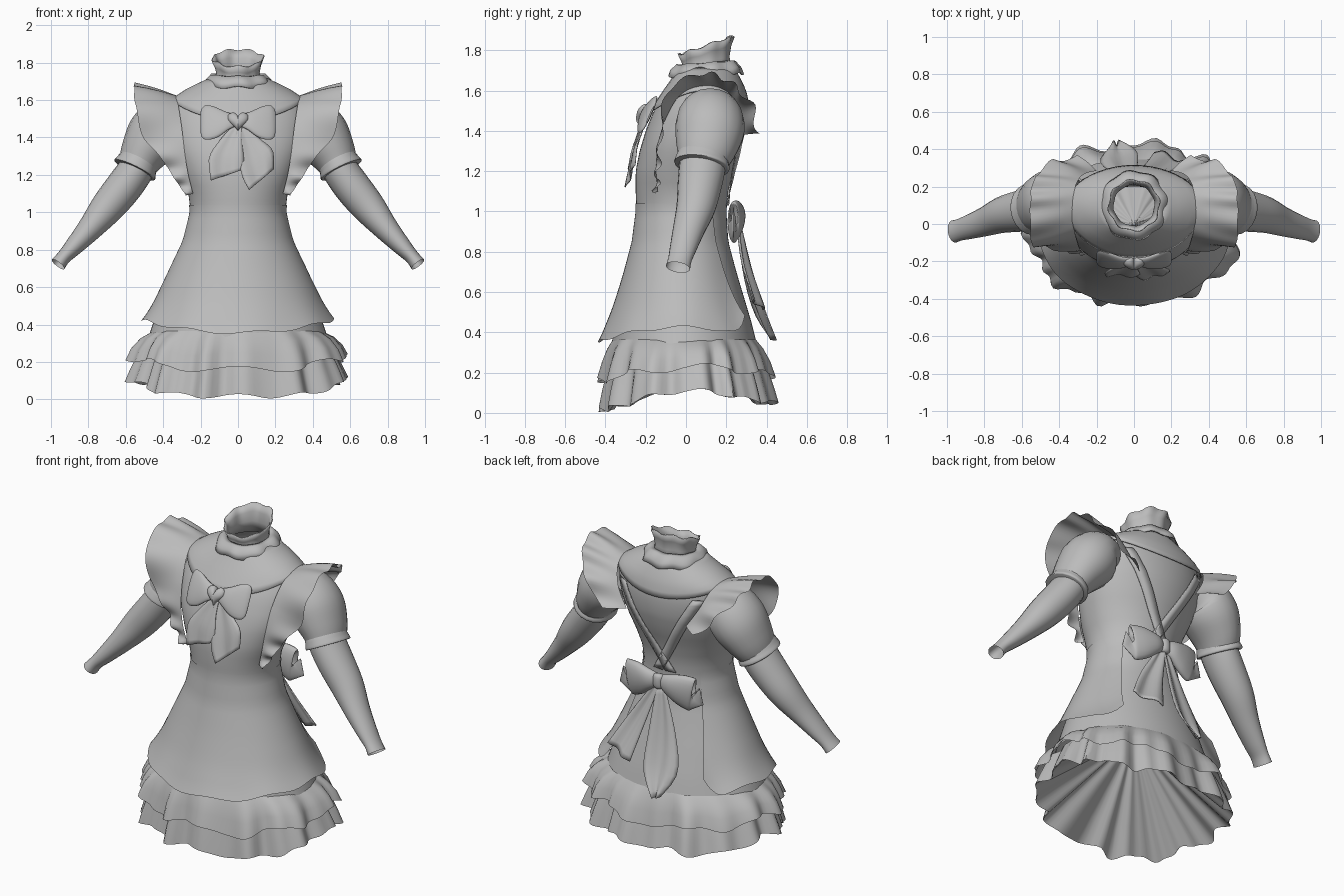
import bpy, math
from mathutils import Vector as V

if "Cube" in bpy.data.objects:
    bpy.data.objects.remove(bpy.data.objects["Cube"])

cloth = bpy.data.materials.new("grey_cloth")
cloth.diffuse_color = (0.5, 0.5, 0.5, 1)
cloth.use_nodes = True
cloth.node_tree.nodes["Principled BSDF"].inputs["Base Color"].default_value = cloth.diffuse_color


def grid(name, rows, closed=False, mirror=False, thick=0, angle=60):
    """Surface through rows of points, optionally closed round each row."""
    n = len(rows[0])
    verts = [tuple(p) for r in rows for p in r]
    faces = []
    for j in range(len(rows) - 1):
        for i in range(n if closed else n - 1):
            k = (i + 1) % n
            faces.append((j * n + i, j * n + k, (j + 1) * n + k, (j + 1) * n + i))
    me = bpy.data.meshes.new(name)
    me.from_pydata(verts, [], faces)
    me.materials.append(cloth)
    ob = bpy.data.objects.new(name, me)
    bpy.context.collection.objects.link(ob)
    if thick:
        m = ob.modifiers.new("thickness", 'SOLIDIFY')
        m.thickness = thick
        m.offset = 0
    if mirror:
        m = ob.modifiers.new("mirror", 'MIRROR')
        m.use_mirror_merge = False
    bpy.ops.object.select_all(action='DESELECT')
    ob.select_set(True)
    bpy.context.view_layer.objects.active = ob
    bpy.ops.object.shade_smooth_by_angle(angle=math.radians(angle))
    return ob


def spline(pts, t):
    """Catmull-Rom point at t in 0..1."""
    f = t * (len(pts) - 1)
    i = min(int(f), len(pts) - 2)
    f -= i
    p = [V(pts[max(0, min(len(pts) - 1, i + k))]) for k in (-1, 0, 1, 2)]
    return 0.5 * (2 * p[1] + (p[2] - p[0]) * f + (2 * p[0] - 5 * p[1] + 4 * p[2] - p[3]) * f * f
                  + (3 * p[1] - p[0] - 3 * p[2] + p[3]) * f ** 3)


def tube(name, pts, n=20, mirror=True, steps=4, lean=0):
    """Loft through (x, y, z, in-plane radius, depth radius); lean shears y with height."""
    m = (len(pts) - 1) * steps
    ps = [spline(pts, i / m) for i in range(m + 1)]
    rows = []
    for i, p in enumerate(ps):
        d = (V(ps[min(m, i + 1)][:3]) - V(ps[max(0, i - 1)][:3])).normalized()
        u = V((0, 1, 0))
        u = (u - d * u.dot(d)).normalized()
        v = u.cross(d)
        row = [V(p[:3]) + v * p[3] * math.cos(a) + u * p[4] * math.sin(a)
               for a in (2 * math.pi * k / n for k in range(n))]
        rows.append([q + V((0, lean * (q.z - p[2]), 0)) for q in row])
    return grid(name, rows, True, mirror)


# Body outline: height, half width, front y, back y
BODY = [(.33, .48, -.37, .355), (.45, .44, -.355, .325), (.6, .39, -.32, .28), (.7, .35, -.295, .25),
        (.85, .285, -.26, .21), (1, .253, -.245, .2), (1.1, .265, -.25, .21), (1.2, .30, -.25, .235),
        (1.3, .335, -.23, .27), (1.4, .36, -.2, .295), (1.5, .37, -.16, .3), (1.6, .345, -.1, .285),
        (1.66, .26, -.06, .26), (1.72, .14, -.03, .23)]


def section(z):
    z = max(BODY[0][0], min(BODY[-1][0], z))
    for a, b in zip(BODY, BODY[1:]):
        if z <= b[0]:
            f = (z - a[0]) / (b[0] - a[0])
            return [p + (q - p) * f for p, q in zip(a[1:], b[1:])]


def spow(v, e):
    return math.copysign(abs(v) ** e, v)


def on_body(th, z, off=0.0):
    """Point on the body; angle 0 is the front, pi/2 the +x side. The chest is squarer in front."""
    rx, yf, yb = section(z)
    c = math.cos(th)
    if c > 0:
        c = c ** (1 - .3 * max(0, 1 - abs(z - 1.35) / .32))
    return V(((rx + off) * math.sin(th), (yf + yb) / 2 - ((yb - yf) / 2 + off) * c, z))


def ring(n):
    return [2 * math.pi * i / n for i in range(n)]


def wave(th):
    """Irregular gathers of cloth."""
    return 0.65 * math.sin(13 * th + 1.6 * math.sin(3 * th)) + 0.35 * math.sin(23 * th + 2 * math.cos(2 * th))


# Dress body
grid("dress_body", [[on_body(t, .33 + 1.39 * j / 36) for t in ring(56)] for j in range(37)], True)

# Apron skirt, open at the back with rounded corners and flared hem
rows = []
for j in range(19):
    f = j / 18
    row = []
    for i in range(65):
        s = -1 + i / 32
        th = s * (2.45 - .15 * f)
        hem = .355 + .07 * math.sin(th) ** 2 + .008 * math.sin(9 * th)
        hem += .1 * (max(0, abs(s) - .9) / .1) ** 2
        z = hem + (1.04 - hem) * f
        row.append(on_body(th, z, .004 + .02 * (1 - f) + .045 * (1 - f) ** 6))
    rows.append(row)
grid("apron_skirt", rows)


def tier(name, spec, hem):
    """Gathered skirt tier; spec rows: hem fraction, half width, front, back, gather depth, top."""
    rows = []
    for f, rx, yf, yb, amp, top in spec:
        row = []
        for th in ring(150):
            o = amp * wave(th)
            z = hem(th) * f + top * (1 - f)
            row.append(V(((rx + o) * spow(math.sin(th), .9),
                          (yf + yb) / 2 - ((yb - yf) / 2 + o) * spow(math.cos(th), .9), z)))
        rows.append(row)
    return grid(name, rows, True)


def low_hem(t):
    return .033 + .075 * math.sin(t) ** 4 - .017 * math.cos(t) + .012 * math.cos(11 * t)


tier("upper_skirt_ruffle",
     [(1, .575, -.425, .42, .032, .365), (.6, .55, -.405, .4, .026, .365),
      (.25, .51, -.385, .375, .014, .365), (0, .45, -.36, .345, .004, .365)],
     lambda t: .17 + .055 * math.sin(t) ** 2 + .02 * math.cos(7 * t) - .015 * math.cos(t))
tier("lower_skirt_ruffle",
     [(1, .575, -.415, .43, .036, .3), (.7, .55, -.4, .41, .034, .3), (.35, .52, -.38, .385, .028, .3),
      (0, .485, -.36, .355, .02, .3)], low_hem)
# Pleated lining closing upwards inside the skirt
tier("skirt_lining",
     [(1, .572, -.412, .427, .036, .52), (.75, .43, -.31, .32, .028, .52), (.5, .287, -.206, .213, .018, .52),
      (.25, .143, -.103, .107, .009, .52), (0, .005, -.004, .004, 0, .52)], low_hem)


# Flat round collar
def collar_edge(t):
    return 1.60 - (.11 if math.cos(t) > 0 else .08) * math.cos(t) ** 2


grid("round_collar", [[on_body(t, collar_edge(t) + (1.715 - collar_edge(t)) * j / 6, .016 - .002 * j)
                       for t in ring(48)] for j in range(7)], True, thick=.006)


# Neck ruffles: lower flounce and standing frill, higher towards the back
def neck(name, spec):
    rows = []
    for r, z, amp, tilt in spec:
        rows.append([V(((r + amp * math.sin(8 * t)) * math.sin(t),
                        .1 - (r + amp * math.sin(8 * t)) * math.cos(t),
                        z - tilt * math.cos(t) + amp * math.cos(7 * t))) for t in ring(60)])
    grid(name, rows, True, thick=.006)


neck("neck_flounce", [(.182, 1.675, .006, .008), (.172, 1.705, .005, .008), (.145, 1.735, .003, .01),
                      (.115, 1.735, .001, .012)])
neck("neck_frill", [(.125, 1.69, .002, .01), (.112, 1.745, .002, .025), (.12, 1.785, .003, .04),
                    (.135, 1.825, .006, .046)])

# Shoulder ruffles running from the waist over the shoulder to the back
SEAM = [(.24, -.14, 1.1), (.265, -.148, 1.2), (.285, -.14, 1.32), (.30, -.105, 1.45), (.32, -.025, 1.58),
        (.33, .1, 1.625), (.31, .21, 1.59), (.27, .265, 1.49), (.2, .285, 1.38)]
EDGE = [(.28, -.15, 1.09), (.345, -.14, 1.19), (.42, -.13, 1.3), (.515, -.12, 1.42), (.55, -.09, 1.6),
        (.555, .08, 1.685), (.54, .22, 1.64), (.45, .33, 1.52), (.31, .36, 1.38)]
rows = []
for j in range(7):
    f = 1 - j / 6
    row = []
    for i in range(81):
        t = i / 80
        a, b = spline(SEAM, t), spline(EDGE, t)
        nrm = (b - a).cross(spline(SEAM, min(1, t + .02)) - spline(SEAM, max(0, t - .02))).normalized()
        puff = .006 * math.sin(math.pi * f)
        gather = .018 * f * math.sin(t * 50 + 2 * math.sin(t * 9)) * (1.3 - .7 * math.sin(math.pi * t))
        row.append(a.lerp(b, f) + nrm * (puff + gather))
    rows.append(row)
grid("shoulder_ruffle", rows, mirror=True)

# Sleeves
tube("puff_sleeve", [(.3, .12, 1.5, .1, .12), (.38, .12, 1.475, .145, .16), (.445, .118, 1.405, .155, .172),
                     (.505, .1, 1.315, .127, .152), (.54, .08, 1.245, .103, .125)])
tube("sleeve_cuff", [(.527, .09, 1.275, .107, .128), (.54, .083, 1.252, .113, .135),
                     (.553, .078, 1.226, .12, .138), (.553, .078, 1.226, .09, .11)])
tube("lower_sleeve", [(.51, .085, 1.29, .09, .11), (.55, .08, 1.22, .096, .115), (.615, .068, 1.13, .098, .11),
                      (.70, .05, 1.025, .09, .098), (.79, .015, .915, .068, .08), (.88, -.015, .815, .049, .066),
                      (.93, -.03, .762, .039, .059), (.962, -.04, .722, .042, .061)])

# Front bow with a heart in the middle
tube("front_bow_loop", [(.01, -.198, 1.49, .028, .014), (.06, -.205, 1.488, .05, .02),
                        (.12, -.198, 1.482, .083, .022), (.17, -.188, 1.48, .092, .018),
                        (.195, -.18, 1.48, .074, .01), (.2, -.178, 1.48, .04, .003)], lean=.45)
for side in (1, -1):
    rows = []
    for j in range(7):
        s = math.cos(j / 6 * math.pi / 2)
        row = []
        for a in (-side * x for x in ring(32)):
            h = .0035 * s * (13 * math.cos(a) - 5 * math.cos(2 * a) - 2 * math.cos(3 * a) - math.cos(4 * a))
            row.append(V((.0035 * s * 16 * math.sin(a) ** 3,
                          -.213 - side * .03 * math.sin(j / 6 * math.pi / 2) + .3 * h, 1.492 + h)))
        rows.append(row)
    grid("heart_front" if side > 0 else "heart_back", rows, True, angle=80)


def ribbon(name, left, right, fold=.012, out=-1):
    """Ribbon tail between two edge paths, with lengthwise folds."""
    rows = []
    for j in range(11):
        a, b = spline(left, j / 10), spline(right, j / 10)
        rows.append([a.lerp(b, i / 10) + V((0, out * fold * math.sin(i / 10 * 9 + j * .15) * (.3 + j / 14), 0))
                     for i in range(11)])
    grid(name, rows, thick=.006)


ribbon("front_tail_left", [(-.03, -.2, 1.46), (-.10, -.225, 1.38), (-.155, -.255, 1.29), (-.145, -.275, 1.17)],
       [(.02, -.21, 1.46), (.02, -.24, 1.38), (.03, -.265, 1.3), (.03, -.28, 1.23)], .008)
ribbon("front_tail_right", [(-.01, -.21, 1.46), (.0, -.25, 1.33), (.02, -.28, 1.2), (.06, -.295, 1.12)],
       [(.04, -.2, 1.46), (.12, -.22, 1.39), (.185, -.245, 1.33), (.19, -.26, 1.23)], .008)

# Back bow, knot and tails
tube("back_bow_loop", [(.01, .25, .985, .035, .02), (.06, .26, .98, .06, .034), (.13, .252, .965, .092, .038),
                       (.19, .24, .95, .105, .034), (.212, .236, .945, .1, .026), (.214, .236, .945, .06, .01)])
tube("back_bow_knot", [(0, .258, 1.03, .002, .002), (0, .26, 1.02, .03, .025), (0, .262, .985, .032, .03),
                       (0, .26, .95, .03, .025), (0, .258, .94, .002, .002)], mirror=False)
ribbon("back_tail_right", [(.03, .25, .97), (.18, .27, .75), (.29, .325, .56)],
       [(-.01, .26, .97), (.06, .32, .72), (.11, .395, .51)], .014, 1)
ribbon("back_tail_left", [(.01, .26, .97), (.02, .325, .7), (.01, .385, .5), (-.08, .435, .36)],
       [(-.03, .25, .97), (-.13, .285, .7), (-.18, .345, .5), (-.12, .43, .37)], .014, 1)

# Crossed apron straps over the back
for side, name in ((1, "back_strap_right"), (-1, "back_strap_left")):
    rows = []
    for dx in (-.032, .032):
        row = []
        for i in range(17):
            f = i / 16
            z = 1.53 - .5 * f
            x = side * (.25 - .29 * f) + dx
            row.append(on_body(math.pi - math.asin(x / section(z)[0]), z, .008))
        rows.append(row)
    grid(name, rows, thick=.006)
